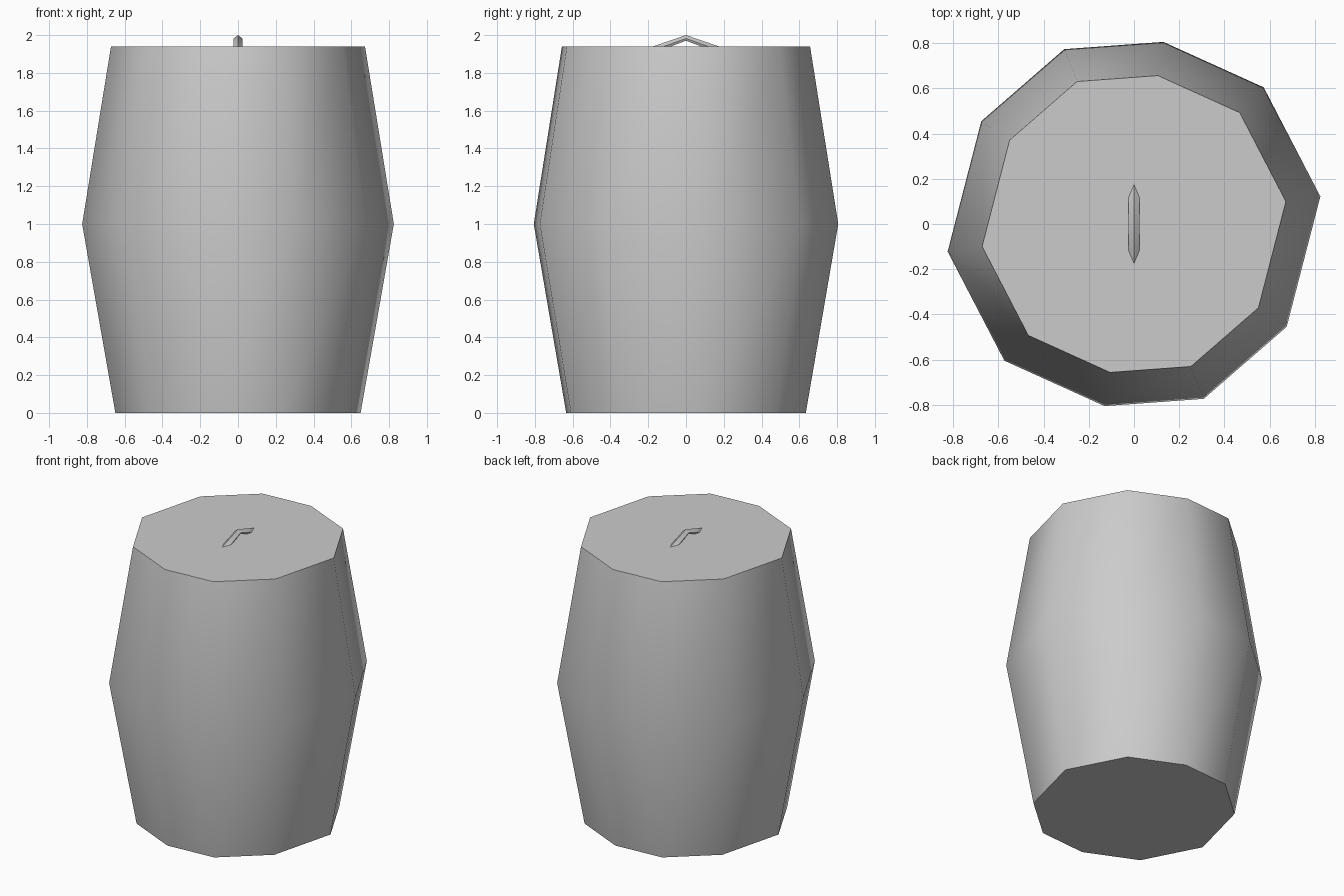
import bpy
import math

cube = bpy.data.objects.get("Cube")
if cube:
    bpy.data.objects.remove(cube, do_unlink=True)

GREY = (0.6, 0.6, 0.6, 1)
grey = bpy.data.materials.new("plain grey")
grey.use_nodes = True
grey.diffuse_color = GREY
grey.node_tree.nodes["Principled BSDF"].inputs["Base Color"].default_value = GREY


def loft(name, rings, angle):
    """Skin equal rings into a closed, capped solid."""
    n = len(rings[0])
    verts = [p for ring in rings for p in ring]
    faces = [tuple(reversed(range(n))),
             tuple(range(len(verts) - n, len(verts)))]
    for r in range(len(rings) - 1):
        for i in range(n):
            a, b = r * n + i, r * n + (i + 1) % n
            faces.append((a, b, b + n, a + n))
    mesh = bpy.data.meshes.new(name)
    mesh.from_pydata(verts, [], faces)
    mesh.materials.append(grey)
    obj = bpy.data.objects.new(name, mesh)
    bpy.context.collection.objects.link(obj)
    bpy.ops.object.select_all(action='DESELECT')
    obj.select_set(True)
    bpy.context.view_layer.objects.active = obj
    bpy.ops.object.shade_smooth_by_angle(angle=math.radians(angle))
    return obj


# Barrel body: slightly uneven ten-sided outline, scaled at three heights
half = [(0.825, 0.122), (0.574, 0.605), (0.13, 0.806),
        (-0.309, 0.774), (-0.676, 0.455)]
outline = half + [(-x, -y) for x, y in half]
body_rings = [[(x * s, y * s, z) for x, y in outline]
              for s, z in ((0.787, 0), (1, 1), (0.815, 1.94))]
loft("barrel_body", body_rings, 60)

# Lid handle: ridged bar bent into a shallow chevron, ends on the lid
section = [(0, 1), (-0.024, 0.4), (-0.018, 0), (0.018, 0), (0.024, 0.4)]
LID = 1.94


def handle_ring(side):
    if side == 0:
        return [(x, 0, 1.97 + 0.03 * t) for x, t in section]
    return [(x, side * (0.08 + 0.095 * t), LID) for x, t in section]


loft("lid_handle", [handle_ring(s) for s in (1, 0, -1)], 60)
